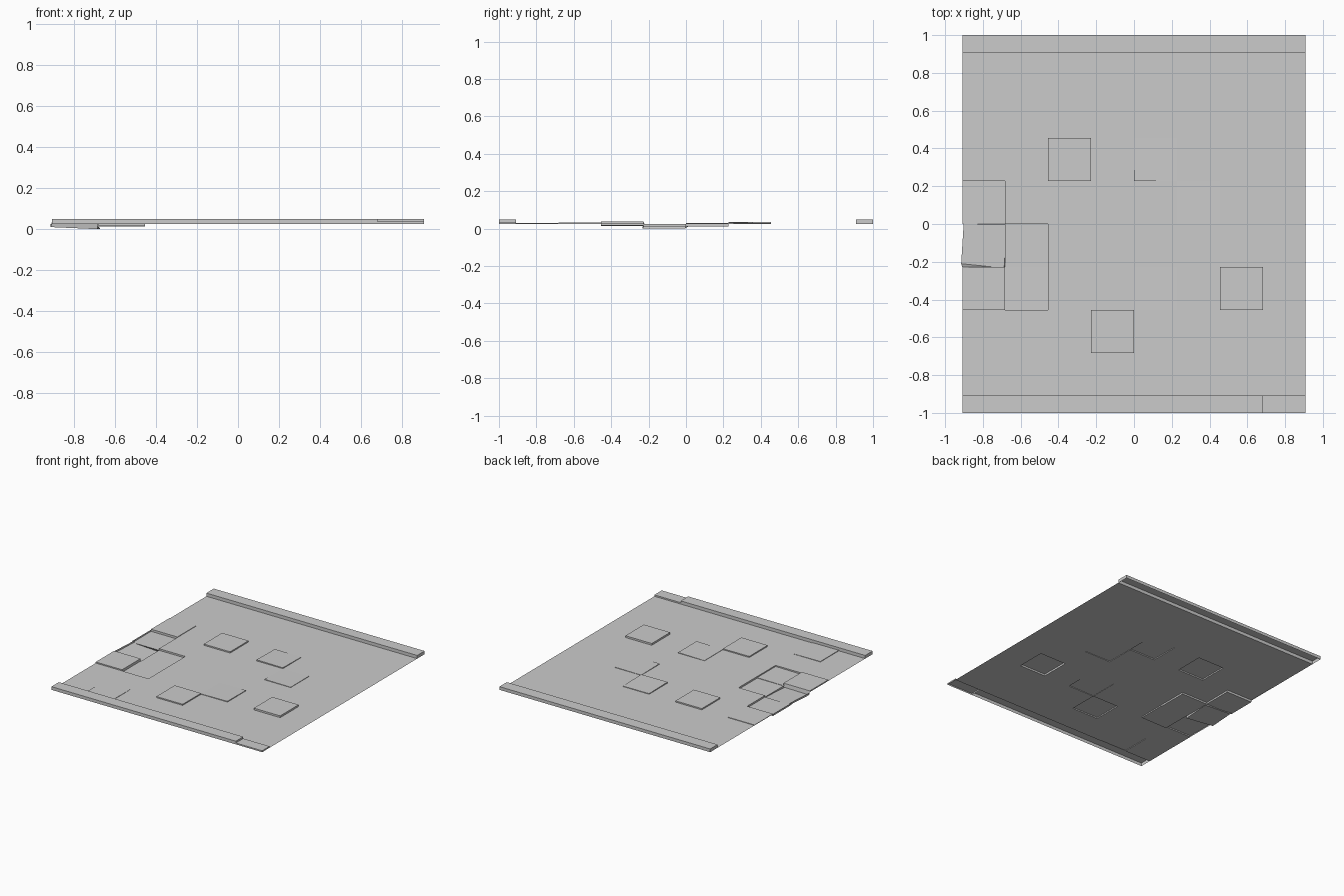
import bpy, bmesh

if "Cube" in bpy.data.objects:
    bpy.data.objects.remove(bpy.data.objects["Cube"])

N = 8                    # tiles per side
H = 0.909                # half width of the tiled area
S = 2 * H / N            # tile size
Z0 = 0.025               # normal floor level
TOP = 0.05               # curb top

# displaced tiles: (column, row) -> heights at corners (-x-y, +x-y, +x+y, -x+y)
MOVED = {
    (2, 5): (0.035,) * 4,
    (4, 5): (0.034, 0.032, 0.029, 0.030),
    (5, 4): (0.030, 0.028, 0.029, 0.027),
    (0, 5): (0.029,) * 4,
    (0, 4): (0.012,) * 4,
    (0, 3): (0.010, 0.000, 0.002, 0.012),
    (1, 3): (0.012,) * 4,
    (0, 2): (0.034,) * 4,
    (1, 2): (0.014, 0.016, 0.016, 0.014),
    (4, 2): (0.028, 0.031, 0.030, 0.027),
    (6, 2): (0.039,) * 4,
    (3, 1): (0.034, 0.034, 0.033, 0.034),
    (1, 0): (0.030, 0.028, 0.027, 0.029),
}
# one sunken tile is also slightly twisted
TWIST = {(0, 3): ((-0.006, 0.017), (-0.006, -0.006), (0.009, -0.004), (0.008, 0.014))}


def new_object(name, bm):
    mesh = bpy.data.meshes.new(name)
    bm.to_mesh(mesh)
    bm.free()
    obj = bpy.data.objects.new(name, mesh)
    bpy.context.collection.objects.link(obj)
    return obj


def corners(i, j):
    """Corner points of a tile, counter-clockwise from above."""
    x, y = -H + i * S, -H + j * S
    zs = MOVED.get((i, j), (Z0,) * 4)
    tw = TWIST.get((i, j), ((0, 0),) * 4)
    flat = ((x, y), (x + S, y), (x + S, y + S), (x, y + S))
    return [(p[0] + t[0], p[1] + t[1], z) for p, t, z in zip(flat, tw, zs)]


def add_wall(bm, a, b, c, d):
    """Vertical face joining edge a-b to edge d-c, skipped when level."""
    if max(abs(a[2] - d[2]), abs(b[2] - c[2])) < 1e-5:
        return
    pts = []
    for p in (a, b, c, d):
        if p not in pts:
            pts.append(p)
    if len(pts) > 2:
        bm.faces.new([bm.verts.new(p) for p in pts])


# tiled floor: a thin sheet whose displaced tiles have side walls
bm = bmesh.new()
for i in range(N):
    for j in range(N):
        q = corners(i, j)
        bm.faces.new([bm.verts.new(p) for p in q])
        right, back = corners(i + 1, j), corners(i, j + 1)
        add_wall(bm, q[2], q[1], right[0], right[3])
        add_wall(bm, q[3], q[2], back[1], back[0])
        if i == 0:
            base = [(p[0], p[1], Z0) for p in q]
            add_wall(bm, q[0], q[3], base[3], base[0])
bmesh.ops.remove_doubles(bm, verts=bm.verts, dist=1e-5)
new_object("tiled_floor", bm)


# curbs: long boxes open underneath
def curb(name, x0, x1, y0, y1, top):
    bm = bmesh.new()
    bmesh.ops.create_cube(bm, size=1)
    for v in bm.verts:
        v.co = (x1 if v.co.x > 0 else x0,
                y1 if v.co.y > 0 else y0,
                top if v.co.z > 0 else Z0)
    bm.normal_update()
    bottom = [f for f in bm.faces if f.normal.z < -0.5]
    bmesh.ops.delete(bm, geom=bottom, context='FACES_ONLY')
    return new_object(name, bm)


curb("back_curb", -H, H, H, 1.0, TOP)
curb("front_curb", -H, H - S, -1.0, -H, TOP)
curb("front_curb_sunken_end", H - S, H, -1.0, -H, 0.036)
